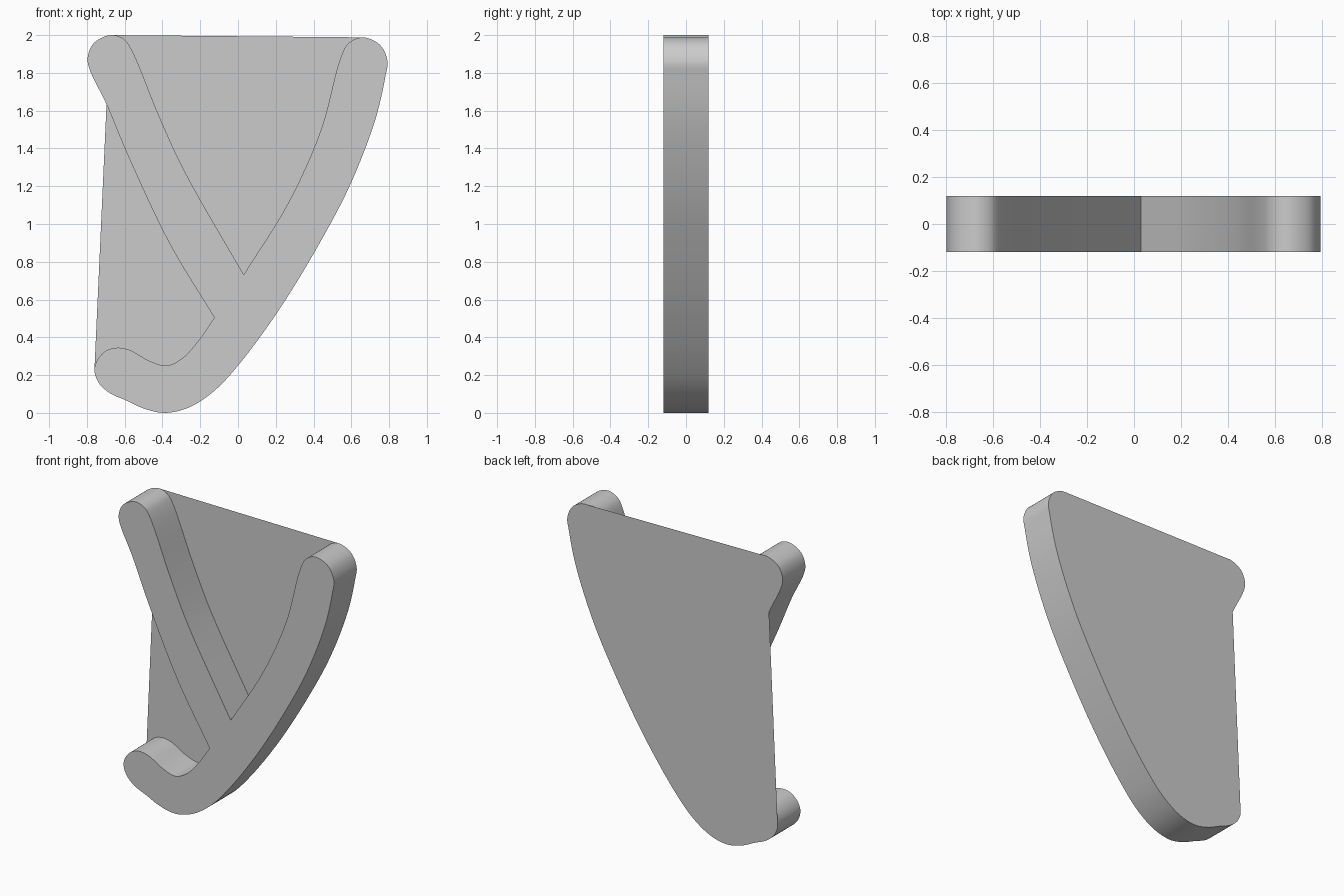
import bpy, bmesh
from mathutils import Vector

if "Cube" in bpy.data.objects:
    bpy.data.objects.remove(bpy.data.objects["Cube"])

HALF = 0.12   # half depth
N = 6         # samples per profile span


def smooth_run(pts):
    """Centripetal spline through the points, sharp at both ends."""
    p = [Vector(q) for q in pts]
    p = [2 * p[0] - p[1]] + p + [2 * p[-1] - p[-2]]
    out = []
    for a, b, c, d in zip(p, p[1:], p[2:], p[3:]):
        t1 = (b - a).length ** 0.5
        t2 = t1 + (c - b).length ** 0.5
        t3 = t2 + (d - c).length ** 0.5
        for i in range(N):
            t = t1 + (t2 - t1) * i / N
            a1 = a.lerp(b, t / t1)
            a2 = b.lerp(c, (t - t1) / (t2 - t1))
            a3 = c.lerp(d, (t - t2) / (t3 - t2))
            b1 = a1.lerp(a2, t / t2)
            b2 = a2.lerp(a3, (t - t1) / (t3 - t1))
            out.append(b1.lerp(b2, (t - t1) / (t2 - t1)))
    return out


# Long arm: inner crotch, over the right tip, down the sweep and around the hook
RIGHT_TIP, HOOK_TIP = (0.66, 1.988), (-0.76, 0.228)
long_arm = [
    (0.03, 0.732), (0.267, 1.113), (0.44, 1.50), (0.54, 1.87), (0.585, 1.957),
    RIGHT_TIP, (0.75, 1.95), (0.791, 1.865), (0.78, 1.78), (0.727, 1.553),
    (0.595, 1.21), (0.43, 0.895), (0.22, 0.55), (0.008, 0.26), (-0.125, 0.117),
    (-0.257, 0.03), (-0.385, 0.0), (-0.495, 0.022), (-0.59, 0.065),
    (-0.68, 0.106), (-0.738, 0.16), HOOK_TIP, (-0.742, 0.285), (-0.696, 0.33),
    (-0.638, 0.345), (-0.574, 0.333), (-0.468, 0.275), (-0.378, 0.25),
    (-0.294, 0.29), (-0.2, 0.395), (-0.125, 0.504)]

# Short arm: outer edge up, over the left tip and back down to the crotch
NOTCH, LEFT_TIP = (-0.696, 1.633), (-0.675, 2.0)
short_arm = [
    (-0.125, 0.504), (-0.362, 0.896), (-0.585, 1.368), NOTCH, (-0.786, 1.82),
    (-0.796, 1.88), (-0.764, 1.957), LEFT_TIP, (-0.61, 1.983), (-0.57, 1.935),
    (-0.415, 1.565), (-0.283, 1.28), (0.03, 0.732)]

run_a, run_b = smooth_run(long_arm), smooth_run(short_arm)
outline = run_a + run_b
count = len(outline)

bm = bmesh.new()
front = [bm.verts.new((p.x, -HALF, p.y)) for p in outline]
back = [bm.verts.new((p.x, HALF, p.y)) for p in outline]

# Forked front face and its rim walls
bm.faces.new(front)
for i in range(count):
    j = (i + 1) % count
    bm.faces.new((front[j], front[i], back[i], back[j]))

# Back plate spans straight between the arm tips and from hook to notch
ia, ja = long_arm.index(RIGHT_TIP) * N, long_arm.index(HOOK_TIP) * N
off = len(run_a)
ib, jb = off + short_arm.index(NOTCH) * N, off + short_arm.index(LEFT_TIP) * N
plate = bm.faces.new(back[ia:ja + 1] + back[ib:jb + 1])

# Consistent outward facing
bm.normal_update()
for f in bm.faces:
    if len(f.verts) > 4:
        want = 1 if f is plate else -1
        if f.normal.y * want < 0:
            f.normal_flip()
    else:
        c = f.calc_center_median()
        e = f.verts[0].co - f.verts[1].co
        area = sum(outline[k].cross(outline[(k + 1) % count]) for k in range(count))
        side = e.x * f.normal.z - e.z * f.normal.x
        if side * area < 0:
            f.normal_flip()

mesh = bpy.data.meshes.new("forked_bracket")
bm.to_mesh(mesh)
bm.free()
obj = bpy.data.objects.new("forked_bracket", mesh)
bpy.context.collection.objects.link(obj)
bpy.context.view_layer.objects.active = obj
obj.select_set(True)
bpy.ops.object.shade_smooth_by_angle(angle=0.6)
